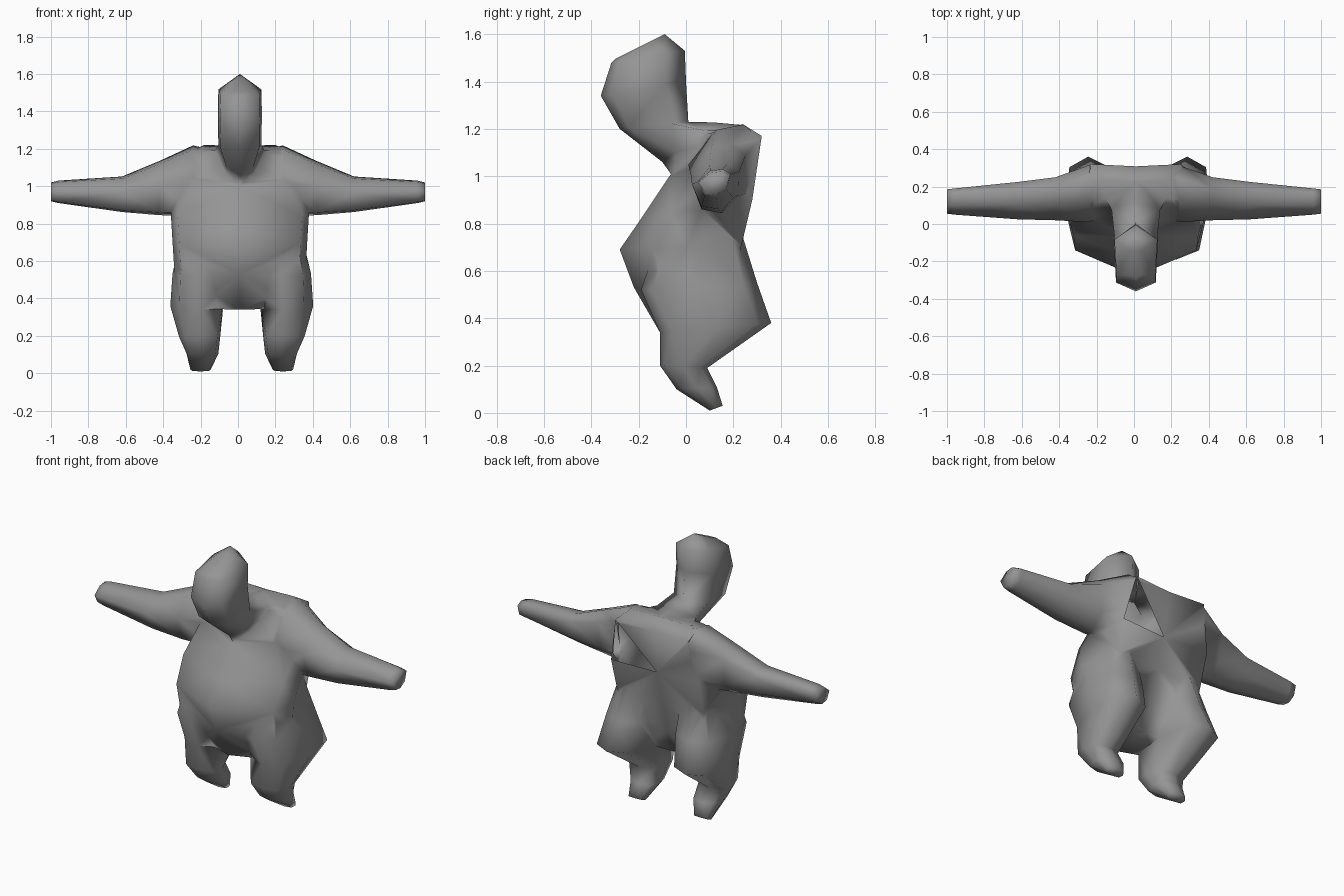
import bpy, bmesh, math
from mathutils import Vector

if "Cube" in bpy.data.objects:
    bpy.data.objects.remove(bpy.data.objects["Cube"])

grey = bpy.data.materials.new("clay grey")
grey.diffuse_color = (0.3, 0.3, 0.3, 1)
grey.use_nodes = True
grey.node_tree.nodes["Principled BSDF"].inputs["Base Color"].default_value = grey.diffuse_color
CX = 0.01


def loft(name, rings):
    """Skin a list of closed rings and cap both ends."""
    bm = bmesh.new()
    loops = [[bm.verts.new(p) for p in ring] for ring in rings]
    n = len(loops[0])
    for a, b in zip(loops, loops[1:]):
        for i in range(n):
            j = (i + 1) % n
            bm.faces.new((a[i], a[j], b[j], b[i]))
    bm.faces.new(loops[0])
    bm.faces.new(loops[-1])
    bmesh.ops.triangulate(bm, faces=bm.faces[:])
    bmesh.ops.recalc_face_normals(bm, faces=bm.faces[:])
    mesh = bpy.data.meshes.new(name)
    bm.to_mesh(mesh)
    bm.free()
    mesh.materials.append(grey)
    ob = bpy.data.objects.new(name, mesh)
    bpy.context.collection.objects.link(ob)
    return ob


def tilted_ring(shape, front, back, width, x=CX, skew=0):
    """Ring spanning front (y, z) to back (y, z); shape lists (side, depth)."""
    full = shape + [(-s, t) for s, t in reversed(shape) if s > 0]
    return [Vector((x + s * width + skew * t,
                    front[0] + (back[0] - front[0]) * t,
                    front[1] + (back[1] - front[1]) * t)) for s, t in full]


# torso: neck base down to the crotch
torso_shape = [(0, 0), (0.9, 0.27), (1, 0.55), (0.8, 1), (0, 0.97)]
torso = loft("torso", [tilted_ring(torso_shape, *r) for r in [
    ((0.06, 1.17), (0.24, 1.22), 0.24),
    ((-0.07, 1.00), (0.32, 1.17), 0.30),
    ((-0.19, 0.82), (0.28, 0.90), 0.37),
    ((-0.28, 0.69), (0.235, 0.71), 0.36),
    ((-0.22, 0.53), (0.18, 0.50), 0.35),
    ((-0.11, 0.34), (0.12, 0.36), 0.22)]])

# head and neck: the neck narrows to the throat and spreads over the shoulders
head_shape = [(0, 0), (0.9, 0.13), (1, 0.75), (0, 1)]
neck_shape = [(0, 0), (0.55, 0.25), (1, 0.8), (0, 1)]
base_shape = [(0, 0), (0.35, 0.25), (1, 0.9), (0, 1)]
head = loft("head", [tilted_ring(*r) for r in [
    (head_shape, (-0.30, 1.495), (-0.09, 1.60), 0.03),
    (head_shape, (-0.315, 1.48), (-0.005, 1.53), 0.115),
    (head_shape, (-0.36, 1.34), (0.0, 1.40), 0.118),
    (head_shape, (-0.28, 1.20), (0.01, 1.23), 0.115),
    (neck_shape, (-0.10, 1.06), (0.12, 1.227), 0.13),
    (base_shape, (-0.05, 0.99), (0.25, 1.215), 0.21)]])

# legs: haunch, buttock flaring outward, shin and small foot
leg_shape = [(0, 0), (0.8, 0.1), (1, 0.5), (0.75, 0.88), (0, 1)]
leg_rings = [
    ((-0.12, 0.72), (0.235, 0.76), 0.11, 0.21, 0.0),
    ((-0.19, 0.52), (0.30, 0.55), 0.15, 0.205, 0.03),
    ((-0.11, 0.34), (0.36, 0.38), 0.142, 0.215, 0.05),
    ((-0.11, 0.20), (0.09, 0.19), 0.11, 0.215, 0.02),
    ((-0.04, 0.10), (0.13, 0.11), 0.085, 0.21, 0.0),
    ((0.10, 0.01), (0.155, 0.03), 0.055, 0.22, 0.0)]

# arms: (x, y centre, z centre, half depth, half height)
arm_rings = [
    (0.16, 0.17, 1.03, 0.12, 0.17),
    (0.24, 0.165, 1.03, 0.155, 0.188),
    (0.42, 0.135, 0.99, 0.115, 0.145),
    (0.62, 0.125, 0.957, 0.10, 0.095),
    (0.96, 0.12, 0.97, 0.07, 0.06),
    (1.00, 0.12, 0.97, 0.065, 0.05)]
arm_shape = [(-1, 0.1), (-0.25, 0.88), (0.5, 1), (1, 0.65), (0.75, -0.5),
             (0.1, -1), (-0.6, -0.9)]

limbs = []
for side, label in ((1, "right"), (-1, "left")):
    limbs.append(loft(label + "_leg", [
        tilted_ring(leg_shape, f, b, w, 0.02 + side * x, side * k)
        for f, b, w, x, k in leg_rings]))
    limbs.append(loft(label + "_arm", [
        [Vector((side * x, y + u * dy, z + v * dz)) for u, v in arm_shape]
        for x, y, z, dy, dz in arm_rings]))

# fuse every part into one smooth skin
for part in [head] + limbs:
    mod = torso.modifiers.new("join " + part.name, 'BOOLEAN')
    mod.operation = 'UNION'
    mod.solver = 'EXACT'
    mod.object = part
bpy.context.view_layer.objects.active = torso
torso.select_set(True)
for mod in list(torso.modifiers):
    bpy.ops.object.modifier_apply(modifier=mod.name)
for part in [head] + limbs:
    bpy.data.objects.remove(part)
torso.name = "body"
bm = bmesh.new()
bm.from_mesh(torso.data)
bmesh.ops.remove_doubles(bm, verts=bm.verts[:], dist=0.01)
bmesh.ops.triangulate(bm, faces=bm.faces[:])
for face in bm.faces:
    face.smooth = True
bm.to_mesh(torso.data)
bm.free()
